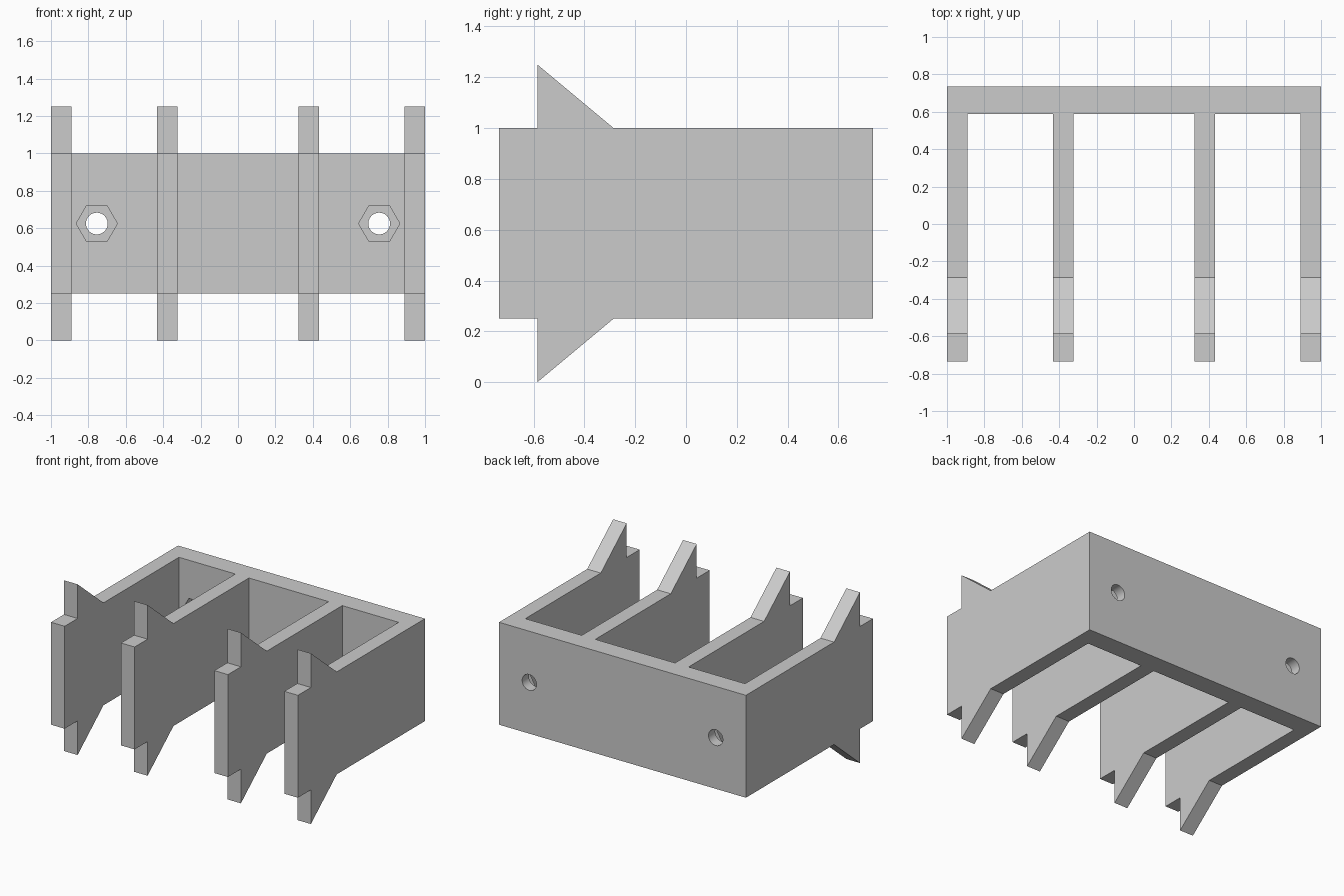
import bpy, bmesh
from math import cos, sin, tau
from mathutils import Vector

if "Cube" in bpy.data.objects:
    bpy.data.objects.remove(bpy.data.objects["Cube"], do_unlink=True)

grey = bpy.data.materials.new("plain grey")
grey.use_nodes = True
colour = (0.6, 0.6, 0.6, 1)
grey.diffuse_color = colour
grey.node_tree.nodes["Principled BSDF"].inputs["Base Color"].default_value = colour


def prism(name, points, shift):
    """Extrude a closed outline of 3D points along shift."""
    bm = bmesh.new()
    face = bm.faces.new([bm.verts.new(p) for p in points])
    ext = bmesh.ops.extrude_face_region(bm, geom=[face], use_keep_orig=True)
    moved = [g for g in ext["geom"] if isinstance(g, bmesh.types.BMVert)]
    bmesh.ops.translate(bm, verts=moved, vec=Vector(shift))
    bmesh.ops.recalc_face_normals(bm, faces=bm.faces)
    mesh = bpy.data.meshes.new(name)
    bm.to_mesh(mesh)
    bm.free()
    mesh.materials.append(grey)
    obj = bpy.data.objects.new(name, mesh)
    bpy.context.collection.objects.link(obj)
    return obj


FRONT, INNER, BACK = -0.735, 0.588, 0.735
LOW, HIGH = 0.25, 1.0
MID = (LOW + HIGH) / 2

# Back plate
plate = prism("back_plate", [(-1, INNER, LOW), (1, INNER, LOW), (1, INNER, HIGH), (-1, INNER, HIGH)],
              (0, BACK - INNER, 0))


def drill(x, radius, sides, start, depth):
    """Cut a round or hexagonal hole through the plate along y."""
    ring = [(x + radius * cos(tau * i / sides), start, MID + radius * sin(tau * i / sides))
            for i in range(sides)]
    cutter = prism("hole_cutter", ring, (0, depth, 0))
    cutter.hide_render = True
    mod = plate.modifiers.new("hole", "BOOLEAN")
    mod.operation = "DIFFERENCE"
    mod.solver = "EXACT"
    mod.object = cutter
    bpy.context.view_layer.objects.active = plate
    bpy.ops.object.modifier_apply(modifier=mod.name)
    bpy.data.objects.remove(cutter, do_unlink=True)


# Bolt holes with hexagonal nut pockets on the inner face
for side in (-1, 1):
    drill(side * 0.755, 0.058, 48, INNER - 0.1, 0.4)
    drill(side * 0.755, 0.11, 6, INNER - 0.1, 0.17)

# Barbed fins, the lower outline mirrored to the top
lower = [(FRONT, LOW), (-0.585, LOW), (-0.585, 0), (-0.285, LOW), (INNER, LOW)]
outline = lower + [(y, 2 * MID - z) for y, z in reversed(lower)]
fins = {"right_outer_fin": -1, "right_inner_fin": -0.433,
        "left_inner_fin": 0.323, "left_outer_fin": 0.89}
for name, x in fins.items():
    prism(name, [(x, y, z) for y, z in outline], (0.11, 0, 0))

# Smooth the bolt holes only
bpy.ops.object.select_all(action="DESELECT")
plate.select_set(True)
bpy.context.view_layer.objects.active = plate
bpy.ops.object.shade_smooth_by_angle()
